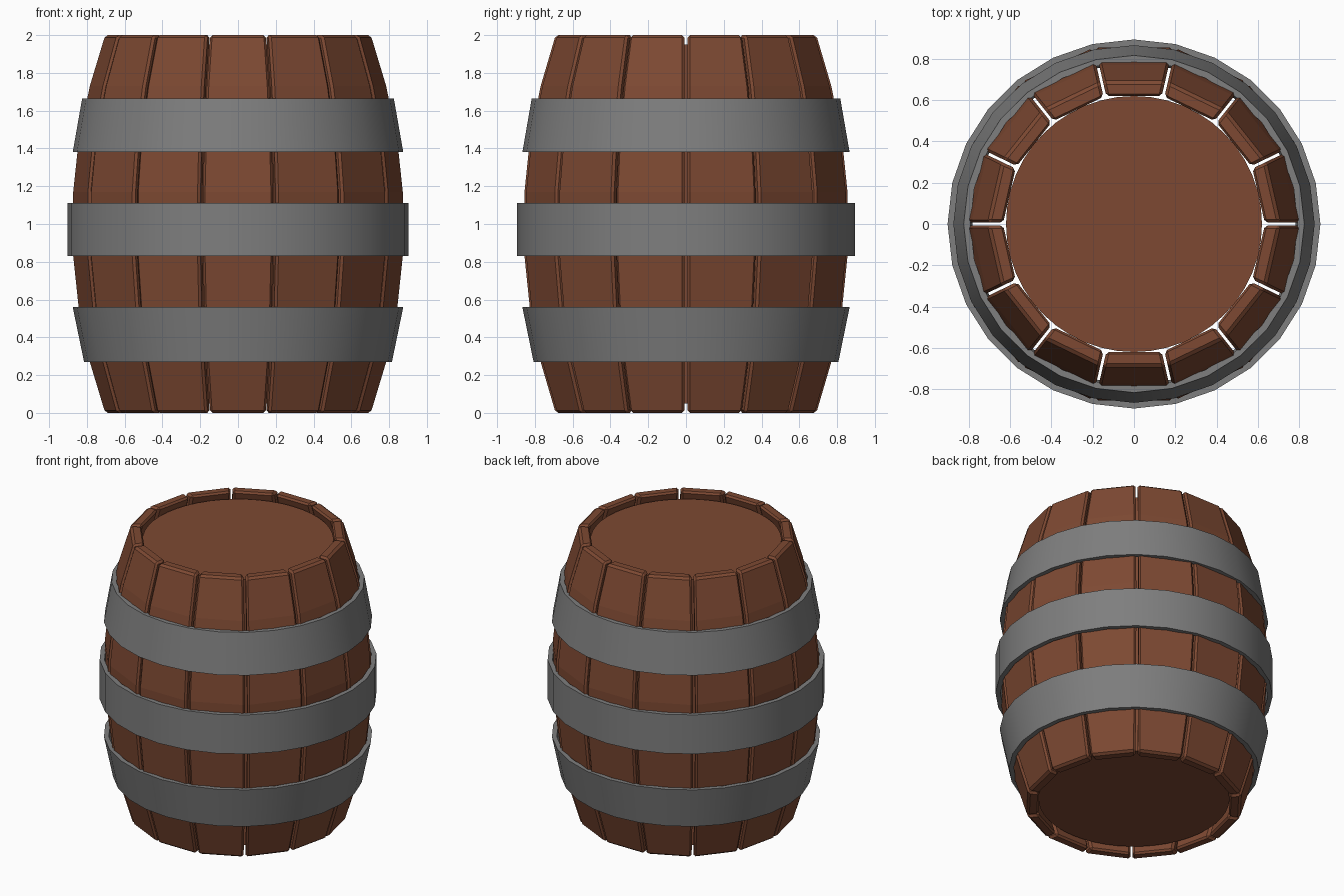
import bpy, bmesh, math
from mathutils import Matrix

if "Cube" in bpy.data.objects:
    bpy.data.objects.remove(bpy.data.objects["Cube"])

def material(name, rgb):
    m = bpy.data.materials.new(name)
    m.diffuse_color = (*rgb, 1)
    m.use_nodes = True
    m.node_tree.nodes["Principled BSDF"].inputs["Base Color"].default_value = m.diffuse_color
    return m

WOOD = material("brown wood", (0.205, 0.066, 0.032))
IRON = material("grey iron", (0.21, 0.21, 0.21))

STAVES = 14
HALF = math.pi / STAVES
ROWS = [0, 0.27, 0.56, 0.83, 1.17, 1.44, 1.73, 2]

def bulge(z):
    """Distance from the axis to the outer stave face at height z."""
    return 0.69 + 0.17 * (1 - (z - 1) ** 2)

def finish(bm, name, mat):
    bmesh.ops.recalc_face_normals(bm, faces=bm.faces)
    me = bpy.data.meshes.new(name)
    bm.to_mesh(me)
    bm.free()
    me.materials.append(mat)
    ob = bpy.data.objects.new(name, me)
    bpy.context.collection.objects.link(ob)
    return ob

def smooth(ob, angle):
    bpy.ops.object.select_all(action='DESELECT')
    bpy.context.view_layer.objects.active = ob
    ob.select_set(True)
    bpy.ops.object.shade_smooth_by_angle(angle=math.radians(angle))

# Bowed staves, chamfered along their long edges and ends
def stave(i):
    bm = bmesh.new()
    loops = []
    for z in ROWS:
        outer = bulge(z)
        inner = outer - 0.075
        wo = outer * math.tan(HALF) - 0.007
        wi = inner * math.tan(HALF) - 0.007
        loops.append([bm.verts.new(p) for p in
                      ((inner, -wi, z), (outer, -wo, z), (outer, wo, z), (inner, wi, z))])
    for a, b in zip(loops, loops[1:]):
        for k in range(4):
            n = (k + 1) % 4
            bm.faces.new((a[k], a[n], b[n], b[k]))
    bm.faces.new(loops[0][::-1])
    bm.faces.new(loops[-1])
    bmesh.ops.recalc_face_normals(bm, faces=bm.faces)
    sharp = [e for e in bm.edges if e.calc_face_angle() > math.radians(40)]
    bmesh.ops.bevel(bm, geom=sharp, offset=0.014, segments=1, affect='EDGES')
    bmesh.ops.rotate(bm, verts=bm.verts, matrix=Matrix.Rotation((2 * i + 1) * HALF, 3, 'Z'))
    finish(bm, f"stave_{i + 1}", WOOD)

for i in range(STAVES):
    stave(i)

# Inner drum that closes both ends, set a little below the rims
bm = bmesh.new()
bmesh.ops.create_cone(bm, cap_ends=True, segments=48, radius1=0.62, radius2=0.62,
                      depth=1.9, matrix=Matrix.Translation((0, 0, 1)))
smooth(finish(bm, "inner_drum", WOOD), 30)

# Iron hoops: rings with a rectangular section, leaning with the staves
def hoop(name, z0, r0, z1, r1, thick=0.032, sides=28):
    bm = bmesh.new()
    section = [(r0 - thick, z0), (r0, z0), (r1, z1), (r1 - thick, z1)]
    rings = []
    for s in range(sides):
        a = 2 * math.pi * s / sides
        rings.append([bm.verts.new((r * math.cos(a), 0.99 * r * math.sin(a), z))
                      for r, z in section])
    for s in range(sides):
        a, b = rings[s], rings[(s + 1) % sides]
        for k in range(4):
            n = (k + 1) % 4
            bm.faces.new((a[k], b[k], b[n], a[n]))
    smooth(finish(bm, name, IRON), 30)

hoop("lower_hoop", 0.27, 0.815, 0.56, 0.875)
hoop("middle_hoop", 0.83, 0.903, 1.11, 0.903)
hoop("upper_hoop", 1.38, 0.875, 1.665, 0.825)
